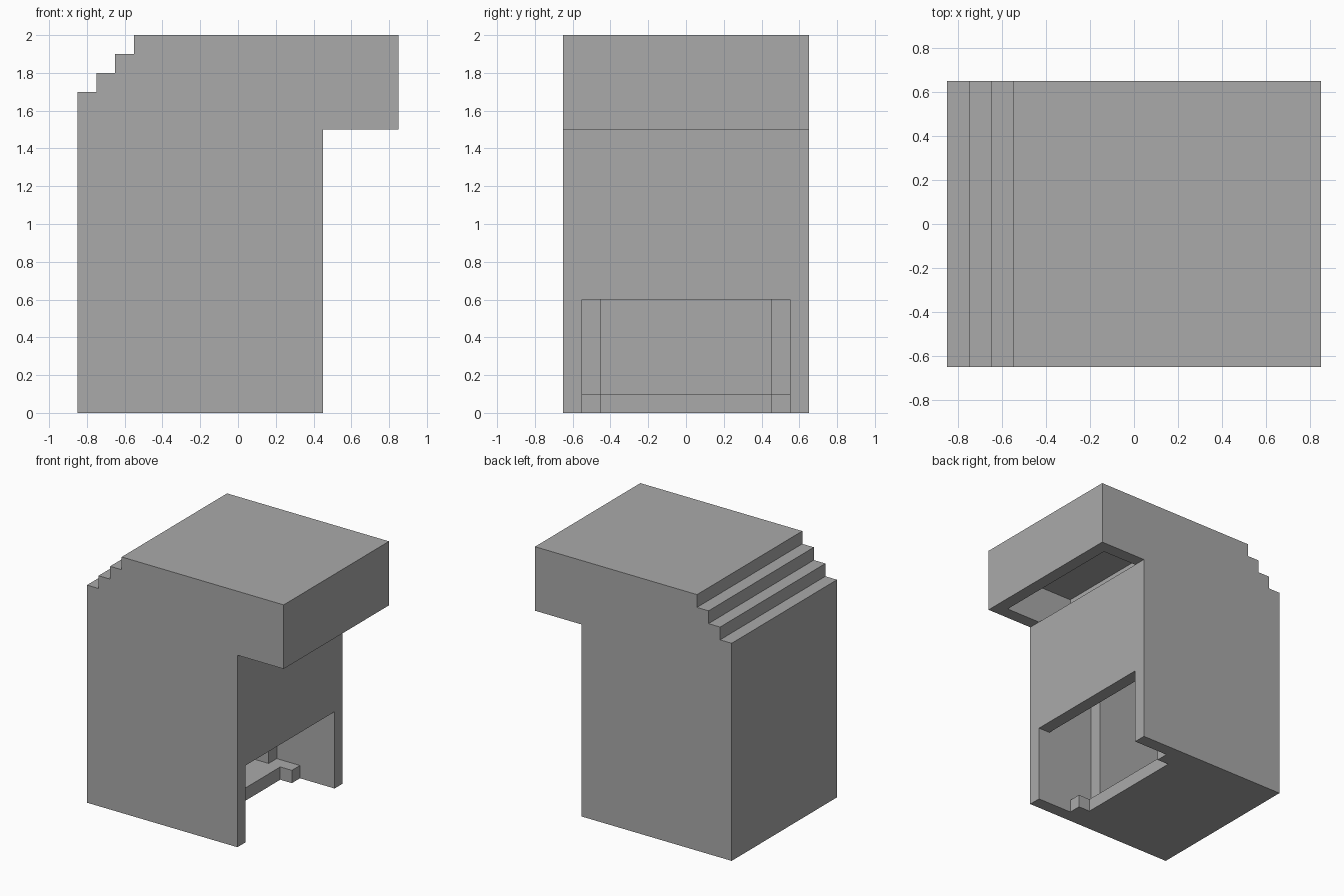
import bpy
import bmesh

cube = bpy.data.objects.get("Cube")
if cube:
    bpy.data.objects.remove(cube, do_unlink=True)

grey = bpy.data.materials.new("plain_grey")
grey.use_nodes = True
colour = (0.4, 0.4, 0.4, 1)
grey.diffuse_color = colour
grey.node_tree.nodes["Principled BSDF"].inputs["Base Color"].default_value = colour


def prism(name, profile, half_width):
    """Extrude an x-z profile evenly to both sides of y = 0."""
    bm = bmesh.new()
    face = bm.faces.new([bm.verts.new((x, -half_width, z)) for x, z in profile])
    out = bmesh.ops.extrude_face_region(bm, geom=[face])
    moved = [v for v in out["geom"] if isinstance(v, bmesh.types.BMVert)]
    bmesh.ops.translate(bm, verts=moved, vec=(0, 2 * half_width, 0))
    bmesh.ops.recalc_face_normals(bm, faces=bm.faces)
    mesh = bpy.data.meshes.new(name)
    bm.to_mesh(mesh)
    bm.free()
    mesh.materials.append(grey)
    obj = bpy.data.objects.new(name, mesh)
    bpy.context.collection.objects.link(obj)
    return obj


# Outer casing: overhanging top and a stepped rear edge
outline = [(-0.85, 0), (0.45, 0), (0.45, 1.5), (0.85, 1.5), (0.85, 2)]
for i in range(3):
    x, z = -0.55 - 0.1 * i, 2 - 0.1 * i
    outline += [(x, z), (x, z - 0.1)]
outline.append((-0.85, 1.7))
casing = prism("casing", outline, 0.65)

# Wide cavity: lower doorway, shaft behind the thin wall, slot under the overhang
wide = prism("wide_cavity", [
    (0.15, -0.1), (0.55, -0.1), (0.55, 0.6), (0.35, 0.6), (0.35, 1.5),
    (0.45, 1.5), (0.45, 1.4), (0.75, 1.4), (0.75, 1.8), (0.15, 1.8),
    (0.15, 1.7), (-0.05, 1.7), (-0.05, 0.1), (0.15, 0.1)], 0.55)

# Narrow cavity: rear chamber and the recessed front edge of its floor
narrow = prism("narrow_cavity", [
    (0.05, -0.1), (0.25, -0.1), (0.25, 1.6), (-0.75, 1.6),
    (-0.75, 0.1), (0.05, 0.1)], 0.45)

for cutter in (wide, narrow):
    cutter.hide_render = True
    cutter.hide_set(True)
    cut = casing.modifiers.new(cutter.name, "BOOLEAN")
    cut.operation = "DIFFERENCE"
    cut.solver = "EXACT"
    cut.object = cutter
